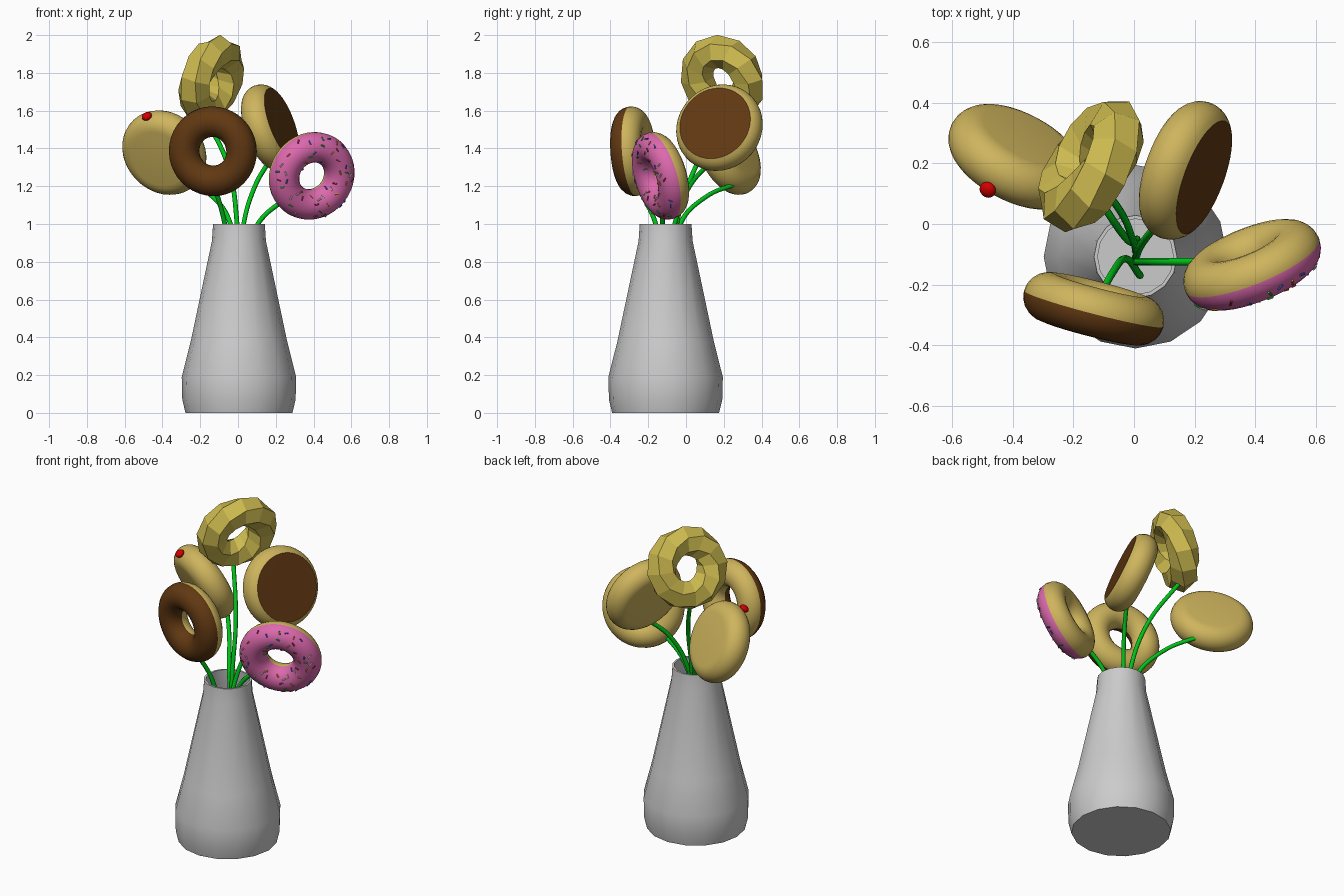
import bpy, bmesh, random
from math import sin, cos, pi, tau
from mathutils import Vector

if "Cube" in bpy.data.objects:
    bpy.data.objects.remove(bpy.data.objects["Cube"])

random.seed(4)
R, r = 0.157, 0.081          # ring radius and dough radius


def mat(name, col):
    m = bpy.data.materials.new(name)
    m.diffuse_color = (*col, 1)
    m.use_nodes = True
    m.node_tree.nodes["Principled BSDF"].inputs["Base Color"].default_value = m.diffuse_color
    return m


DOUGH = mat("dough", (0.62, 0.46, 0.11))
CRULLER = mat("cruller_dough", (0.62, 0.5, 0.08))
PINK = mat("pink_icing", (0.72, 0.14, 0.42))
CHOC = mat("chocolate", (0.12, 0.04, 0.006))
GREEN = mat("stem_green", (0.0, 0.55, 0.01))
RED = mat("jelly_red", (0.65, 0.0, 0.0))


def make(name, bm, mats=(), smooth=40, loc=(0, 0, 0), normal=None):
    """Finish a bmesh; its local z is turned to point along normal."""
    bmesh.ops.recalc_face_normals(bm, faces=bm.faces)
    me = bpy.data.meshes.new(name)
    bm.to_mesh(me)
    bm.free()
    for m in mats:
        me.materials.append(m)
    ob = bpy.data.objects.new(name, me)
    bpy.context.collection.objects.link(ob)
    ob.location = loc
    if normal:
        ob.rotation_mode = 'QUATERNION'
        ob.rotation_quaternion = Vector(normal).to_track_quat('Z', 'Y')
    if smooth:
        bpy.ops.object.select_all(action='DESELECT')
        ob.select_set(True)
        bpy.context.view_layer.objects.active = ob
        bpy.ops.object.shade_smooth_by_angle(angle=smooth * pi / 180)
    return ob


def lathe(profile, steps, closed=False):
    """Revolve (radius, height) points about z."""
    bm = bmesh.new()
    pts = profile + profile[:1] if closed else profile
    vs = [bm.verts.new((a, 0, z)) for a, z in pts]
    es = [bm.edges.new(p) for p in zip(vs, vs[1:])]
    bmesh.ops.spin(bm, geom=vs + es, cent=(0, 0, 0), axis=(0, 0, 1),
                   angle=tau, steps=steps, use_duplicate=False)
    bmesh.ops.remove_doubles(bm, verts=bm.verts, dist=1e-5)
    return bm


def arc(a0, a1, n):
    return [(R + r * cos(a0 + (a1 - a0) * i / n), r * sin(a0 + (a1 - a0) * i / n))
            for i in range(n + 1)]


def ring_donut(name, icing, loc, normal):
    bm = lathe(arc(0, tau, 20)[:-1], 40, closed=True)
    for f in bm.faces:
        f.material_index = int(f.calc_center_median().z > 0)
    return make(name, bm, (DOUGH, icing), 60, loc, normal)


def filled_donut(name, loc, normal, icing=None):
    if icing:   # flat glazed top
        bm = lathe([(0, -r)] + arc(-pi / 2, pi * 0.33, 12) + [(0, 0.07)], 40)
        for f in bm.faces:
            f.material_index = int(f.calc_center_median().z > 0.0695)
        return make(name, bm, (DOUGH, icing), 30, loc, normal)
    return make(name, lathe([(0, -r)] + arc(-pi / 2, pi / 2, 12) + [(0, r)], 40),
                (DOUGH,), 40, loc, normal)


# Vase: thin-walled, 16 sided
make("vase", lathe([(0, 0), (0.283, 0), (0.3, 0.07), (0.303, 0.19), (0.255, 0.38),
                    (0.143, 0.91), (0.137, 1), (0.125, 1), (0.131, 0.91), (0.243, 0.385),
                    (0.29, 0.19), (0.272, 0.012), (0, 0.012)], 16),
     loc=(0.005, -0.108, 0))

# Ring donuts
pink = ring_donut("pink_donut", PINK, (0.39, -0.135, 1.255), (0.36, -0.89, -0.27))
ring_donut("chocolate_ring_donut", CHOC, (-0.133, -0.28, 1.385), (-0.25, -0.965, -0.07))

# Filled donuts
filled_donut("chocolate_filled_donut", (0.17, 0.177, 1.51), (0.885, -0.33, 0.33), CHOC)
filled_donut("jelly_donut", (-0.39, 0.222, 1.378), (0.43, 0.81, 0.42))
bm = bmesh.new()
bmesh.ops.create_uvsphere(bm, u_segments=16, v_segments=10, radius=0.028)
bmesh.ops.scale(bm, vec=(1, 1, 0.7), verts=bm.verts)
make("jelly_drop", bm, (RED,), 60, (-0.483, 0.113, 1.57), (-0.4, -0.45, 0.8))

# Cruller: twisted hexagonal tube, faceted
bm = bmesh.new()
N, M = 12, 6
rings = []
for i in range(N):
    a = tau * i / N
    ring = []
    for j in range(M):
        b = tau * j / M + pi * i / N
        d = R + 0.088 * cos(b)
        ring.append(bm.verts.new((d * cos(a), d * sin(a), 0.088 * sin(b))))
    rings.append(ring)
for i in range(N):
    off = M // 2 if i == N - 1 else 0
    A, B = rings[i], rings[(i + 1) % N]
    for j in range(M):
        bm.faces.new((A[j], A[(j + 1) % M], B[(j + 1 + off) % M], B[(j + off) % M]))
make("cruller", bm, (CRULLER,), 0, (-0.142, 0.194, 1.765), (0.81, -0.49, -0.32))

# Sprinkles scattered over the pink icing, one object per colour
cols = [(0.02, 0.5, 0.05), (0.75, 0.3, 0.02), (0.08, 0.12, 0.6), (0.8, 0.75, 0.6), (0.5, 0.03, 0.1)]
spots = []
while len(spots) < 50:
    a, b = random.uniform(0, tau), random.uniform(0.15, 0.85) * pi
    n = Vector((cos(b) * cos(a), cos(b) * sin(a), sin(b)))
    p = Vector((R * cos(a), R * sin(a), 0)) + n * (r + 0.001)
    if all((p - q).length > 0.026 for q, _ in spots):
        spots.append((p, n))
for k, c in enumerate(cols):
    bm = bmesh.new()
    for p, n in spots[k::len(cols)]:
        t = n.cross(Vector([random.uniform(-1, 1) for _ in range(3)])).normalized()
        m = t.to_track_quat('Z', 'Y').to_matrix().to_4x4()
        m.translation = p
        bmesh.ops.create_cone(bm, cap_ends=True, segments=6, radius1=0.004,
                              radius2=0.004, depth=0.022, matrix=m)
    make(f"sprinkles_{k + 1}", bm, (mat(f"sprinkle_{k + 1}", c),), 0,
         pink.location, (0.36, -0.89, -0.27))


# Stems: bent tubes from the vase into each donut
def stem(name, pts):
    cu = bpy.data.curves.new(name, 'CURVE')
    cu.dimensions = '3D'
    cu.bevel_depth = 0.0125
    cu.bevel_resolution = 2
    cu.use_fill_caps = True
    cu.resolution_u = 8
    sp = cu.splines.new('BEZIER')
    sp.bezier_points.add(len(pts) - 1)
    for bp, p in zip(sp.bezier_points, pts):
        bp.co = p
        bp.handle_left_type = bp.handle_right_type = 'AUTO'
    cu.materials.append(GREEN)
    bpy.context.collection.objects.link(bpy.data.objects.new(name, cu))


stem("stem_pink", [(0.0, -0.125, 0.25), (0.03, -0.125, 0.75), (0.105, -0.125, 1.0), (0.27, -0.125, 1.15)])
stem("stem_chocolate_ring", [(0.02, -0.17, 0.25), (-0.03, -0.115, 0.7), (-0.07, -0.16, 1.0), (-0.12, -0.25, 1.19)])
stem("stem_chocolate_filled", [(0.005, -0.11, 0.25), (0.01, -0.1, 0.7), (0.03, -0.06, 1.0), (0.09, 0.02, 1.2), (0.17, 0.14, 1.34)])
stem("stem_jelly", [(0.01, -0.05, 0.25), (0.0, -0.06, 0.7), (-0.04, -0.03, 1.0), (-0.13, 0.1, 1.14), (-0.28, 0.29, 1.22)])
stem("stem_cruller", [(0.005, -0.09, 0.25), (0.005, -0.08, 0.7), (-0.005, -0.05, 1.0), (-0.05, 0.05, 1.3), (-0.18, 0.21, 1.58)])
